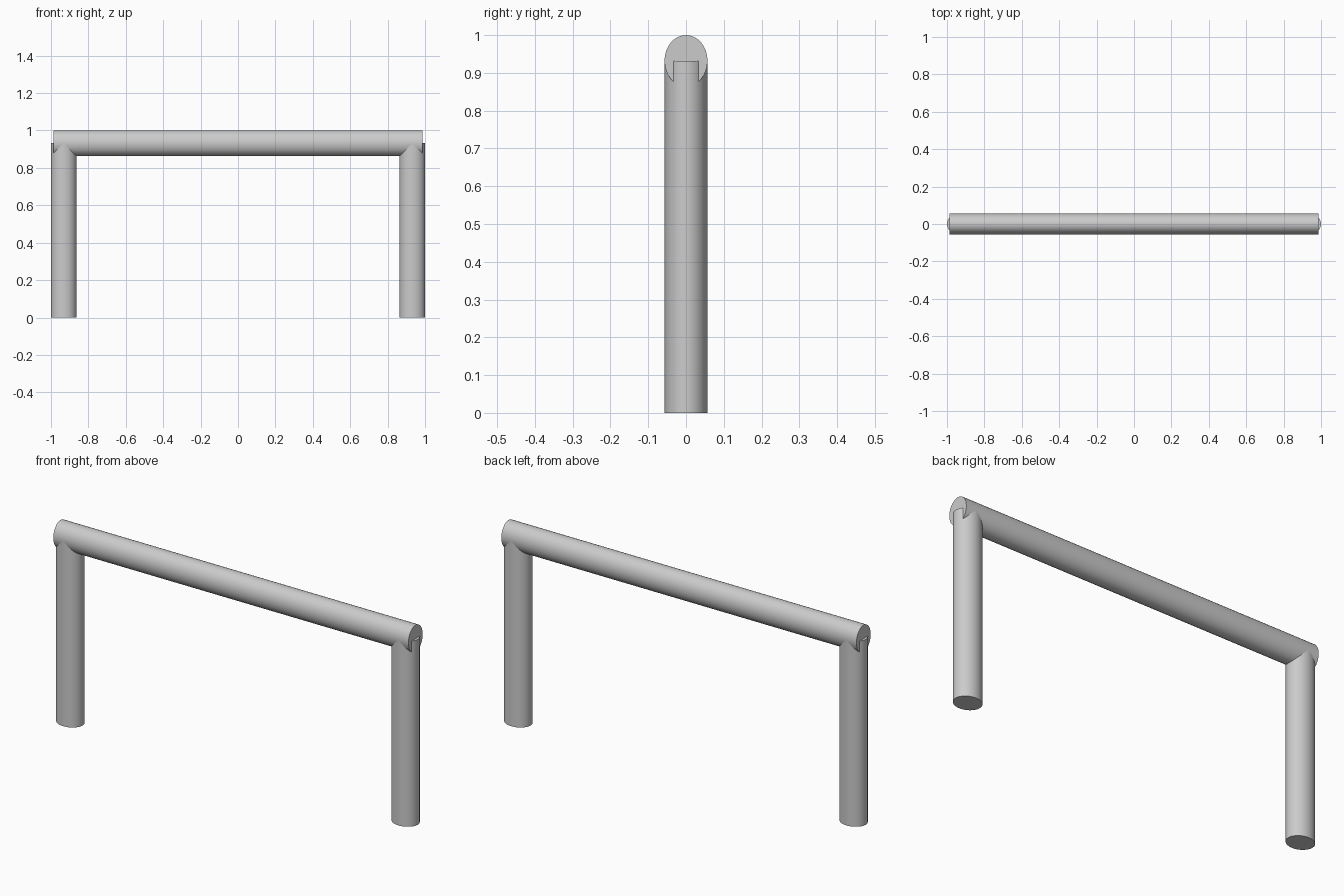
import bpy
import math

if "Cube" in bpy.data.objects:
    bpy.data.objects.remove(bpy.data.objects["Cube"])

WIDE, THIN = 0.068, 0.057   # half-axes of the oval tube section
SIDES = 32


def oval_tube(name, length, location, rotation=(0, 0, 0)):
    """Capped oval tube, smooth around the side with sharp end rims."""
    bpy.ops.mesh.primitive_cylinder_add(vertices=SIDES, radius=1, depth=1)
    tube = bpy.context.object
    tube.name = name
    tube.scale = (WIDE, THIN, length)
    tube.rotation_euler = rotation
    tube.location = location
    bpy.ops.object.transform_apply(location=False, rotation=True, scale=True)
    bpy.ops.object.shade_smooth_by_angle(angle=math.radians(30))
    return tube


# Two upright posts
POST_HEIGHT = 0.932
for side, sign in (("left", -1), ("right", 1)):
    oval_tube(f"{side}_post", POST_HEIGHT, (sign * (1 - WIDE), 0, POST_HEIGHT / 2))

# Crossbar lying along x, its wide axis turned vertical
oval_tube("crossbar", 2 * 0.987, (0, 0, 1 - WIDE), (0, math.radians(90), 0))
